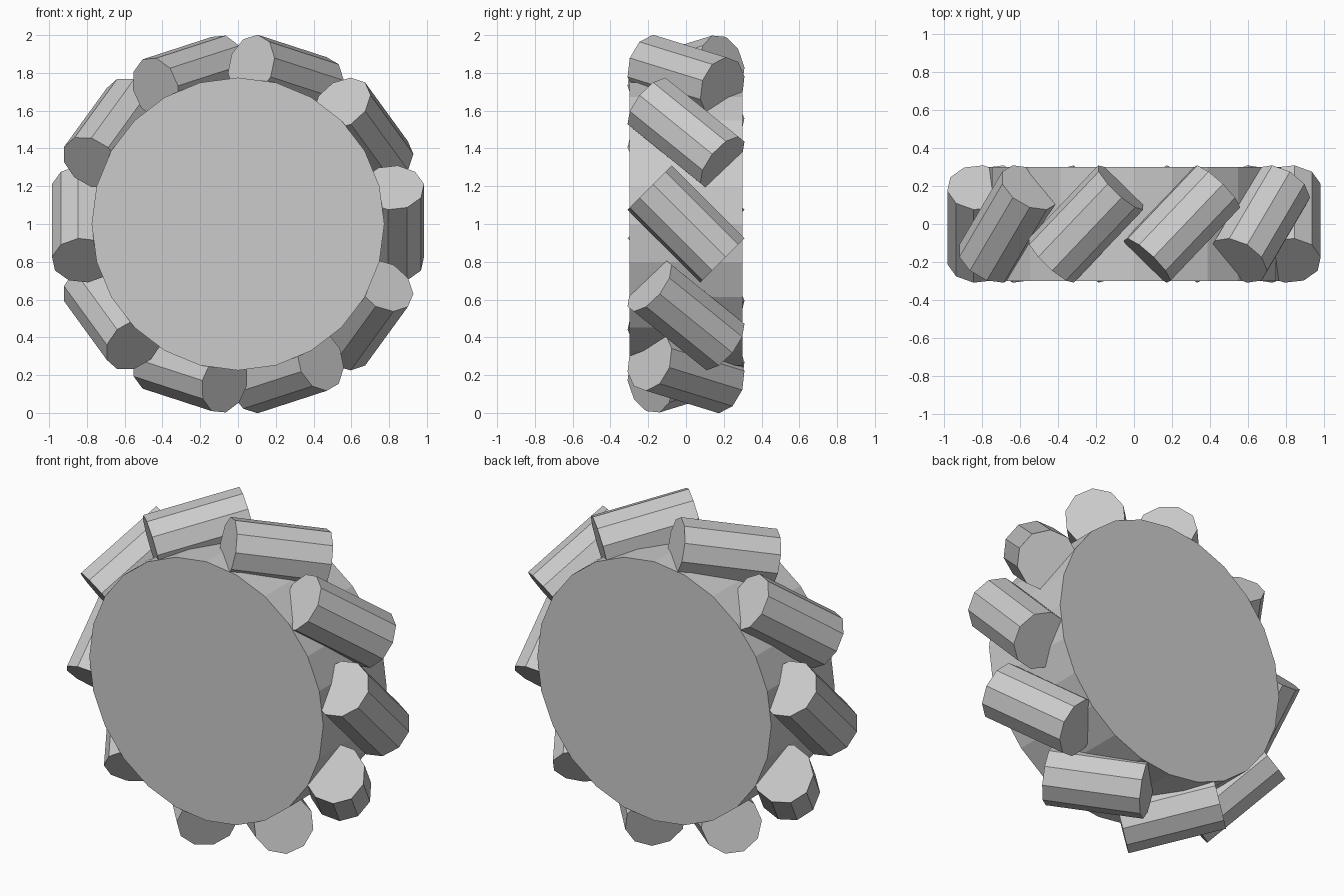
import bpy, bmesh, math
from mathutils import Matrix, Vector

if "Cube" in bpy.data.objects:
    bpy.data.objects.remove(bpy.data.objects["Cube"])

grey = bpy.data.materials.new("light_grey")
grey.diffuse_color = (0.6, 0.6, 0.6, 1)
grey.use_nodes = True
grey.node_tree.nodes["Principled BSDF"].inputs["Base Color"].default_value = grey.diffuse_color

CENTRE = Vector((0, 0, 1))
WHEEL_R = 0.82       # distance of roller centres from the axle
ROLLER_R, ROLLER_L = 0.167, 0.545


def prism(name, sides, radius, length, centre, axis, ref, phase=0):
    """Flat-sided cylinder along axis, with a vertex at the given phase from ref."""
    z = axis.normalized()
    x = ref.normalized()
    y = z.cross(x)
    bm = bmesh.new()
    rings = []
    for h in (-length / 2, length / 2):
        ring = []
        for i in range(sides):
            a = phase + i * math.tau / sides
            p = centre + z * h + (x * math.cos(a) + y * math.sin(a)) * radius
            ring.append(bm.verts.new(p))
        rings.append(ring)
    lo, hi = rings
    bm.faces.new(list(reversed(lo)))
    bm.faces.new(hi)
    for i in range(sides):
        j = (i + 1) % sides
        bm.faces.new((lo[i], lo[j], hi[j], hi[i]))
    mesh = bpy.data.meshes.new(name)
    bm.to_mesh(mesh)
    bm.free()
    mesh.materials.append(grey)
    ob = bpy.data.objects.new(name, mesh)
    bpy.context.collection.objects.link(ob)
    return ob


# Solid hub, axle along y
prism("hub", 24, 0.775, 0.6, CENTRE, Vector((0, 1, 0)), Vector((0, 0, 1)))

# Ten rollers around the rim, each skewed 45 degrees to the axle
for k in range(10):
    a = math.radians(36 * k)
    n = Vector((math.cos(a), 0, math.sin(a)))
    t = Vector((math.sin(a), 0, -math.cos(a)))
    axis = Vector((0, 1, 0)) + t
    m = (Vector((0, 1, 0)) - t).normalized()
    # facets turn by half a side between the upper and lower rollers
    phase = math.radians(9 if k < 5 else -9)
    if axis.cross(n).dot(m) < 0:
        phase = -phase
    prism(f"roller_{k + 1}", 10, ROLLER_R, ROLLER_L,
          CENTRE + n * WHEEL_R, axis, n, phase)
